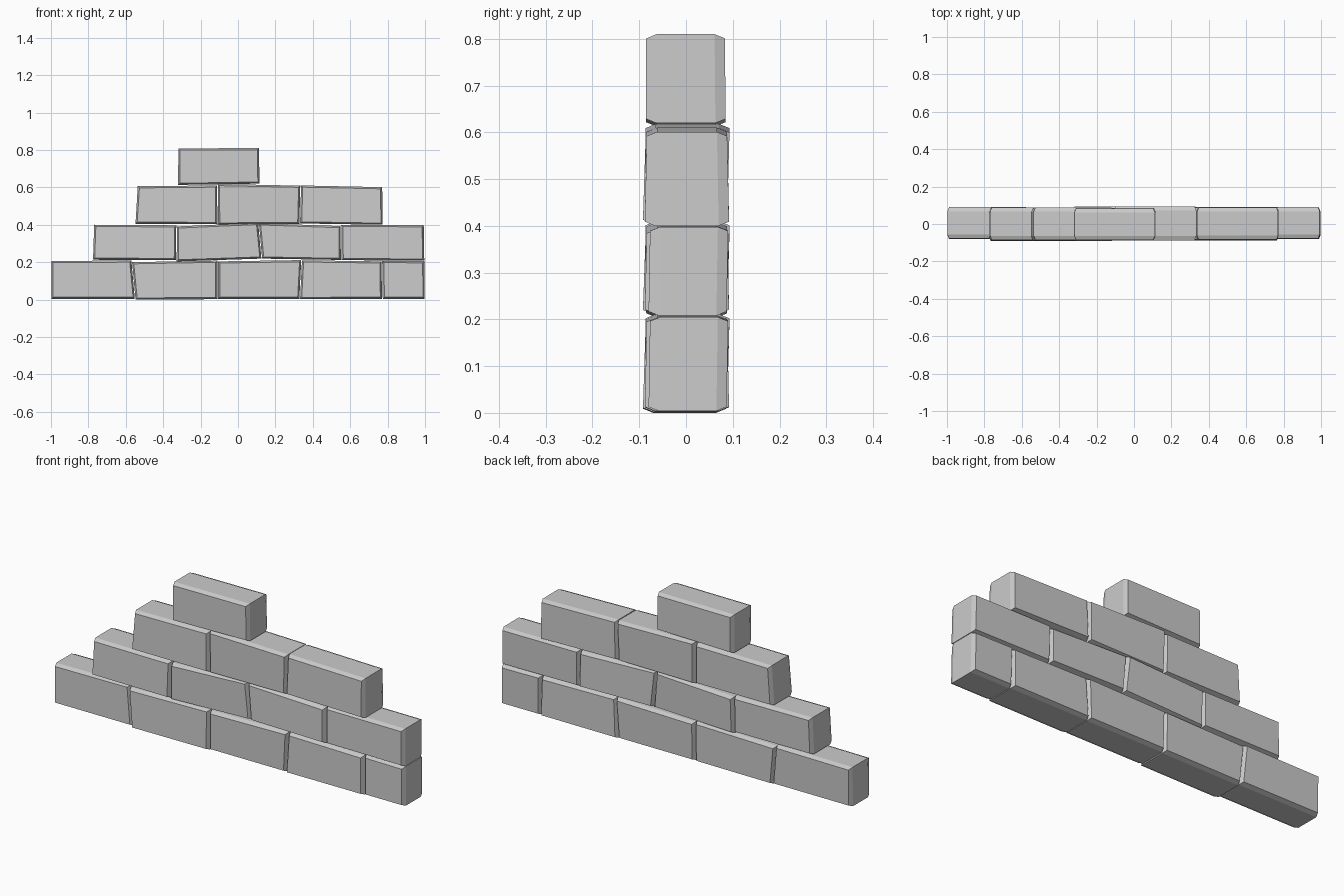
import bpy, bmesh
from mathutils import Vector

if "Cube" in bpy.data.objects:
    bpy.data.objects.remove(bpy.data.objects["Cube"])

CX, CY, GAP = 0.009, 0.022, 0.002   # chamfer inset, chamfer depth, half joint


def brick(name, xs0, xs1, zs, front, back):
    # xs0/xs1: left/right seam (x at bottom, x at top)
    # zs: bottom-left, bottom-right, top-right, top-left heights
    # front/back: y at (bottom, top)
    ring = [(xs0[0] + GAP, zs[0], 1, 1, 0), (xs1[0] - GAP, zs[1], -1, 1, 0),
            (xs1[1] - GAP, zs[2], -1, -1, 1), (xs0[1] + GAP, zs[3], 1, -1, 1)]
    bm = bmesh.new()
    rings = []
    for side, inset, dy in ((front, CX, 0), (front, 0, CY), (back, 0, -CY), (back, CX, 0)):
        rings.append([bm.verts.new((x + sx * inset, side[t] + dy, z + sz * inset))
                      for x, z, sx, sz, t in ring])
    for a, b in zip(rings, rings[1:]):
        for i in range(4):
            j = (i + 1) % 4
            bm.faces.new((a[i], a[j], b[j], b[i]))
    bm.faces.new(rings[0])
    bm.faces.new(rings[-1][::-1])
    bmesh.ops.recalc_face_normals(bm, faces=bm.faces)
    me = bpy.data.meshes.new(name)
    bm.to_mesh(me)
    bm.free()
    ob = bpy.data.objects.new(name, me)
    bpy.context.collection.objects.link(ob)


# Each course: seams (x bottom, x top), then per brick the four corner heights
courses = [
    ([(-1.0, -1.0), (-.55, -.568), (-.108, -.108), (.33, .34), (.772, .769), (1.0, .998)],
     [(.004, .004, .209, .206), (0, .002, .208, .2), (.004, .004, .211, .204),
      (.003, .004, .204, .21), (.004, .004, .205, .207)]),
    ([(-.777, -.771), (-.33, -.328), (.127, .11), (.552, .55), (.998, .995)],
     [(.213, .211, .397, .4), (.204, .219, .41, .391), (.219, .212, .393, .408),
      (.211, .208, .398, .399)]),
    ([(-.55, -.538), (-.108, -.11), (.33, .335), (.775, .773)],
     [(.405, .404, .61, .606), (.401, .404, .609, .618), (.407, .4, .601, .61)]),
    ([(-.322, -.321), (.117, .114)],
     [(.613, .62, .81, .808)]),
]

# Small lean of the front and back faces, cycled over the bricks
leans = [((-.08, -.077), (.087, .09)), ((-.092, -.086), (.086, .088)),
         ((-.085, -.087), (.088, .093)), ((-.088, -.084), (.092, .088))]

n = 0
for r, (seams, heights) in enumerate(courses):
    for i, zs in enumerate(heights):
        front, back = leans[n % 4] if r < 3 else ((-.086, -.085), (.085, .083))
        brick(f"brick_course{r + 1}_{i + 1}", seams[i], seams[i + 1], zs, front, back)
        n += 1
